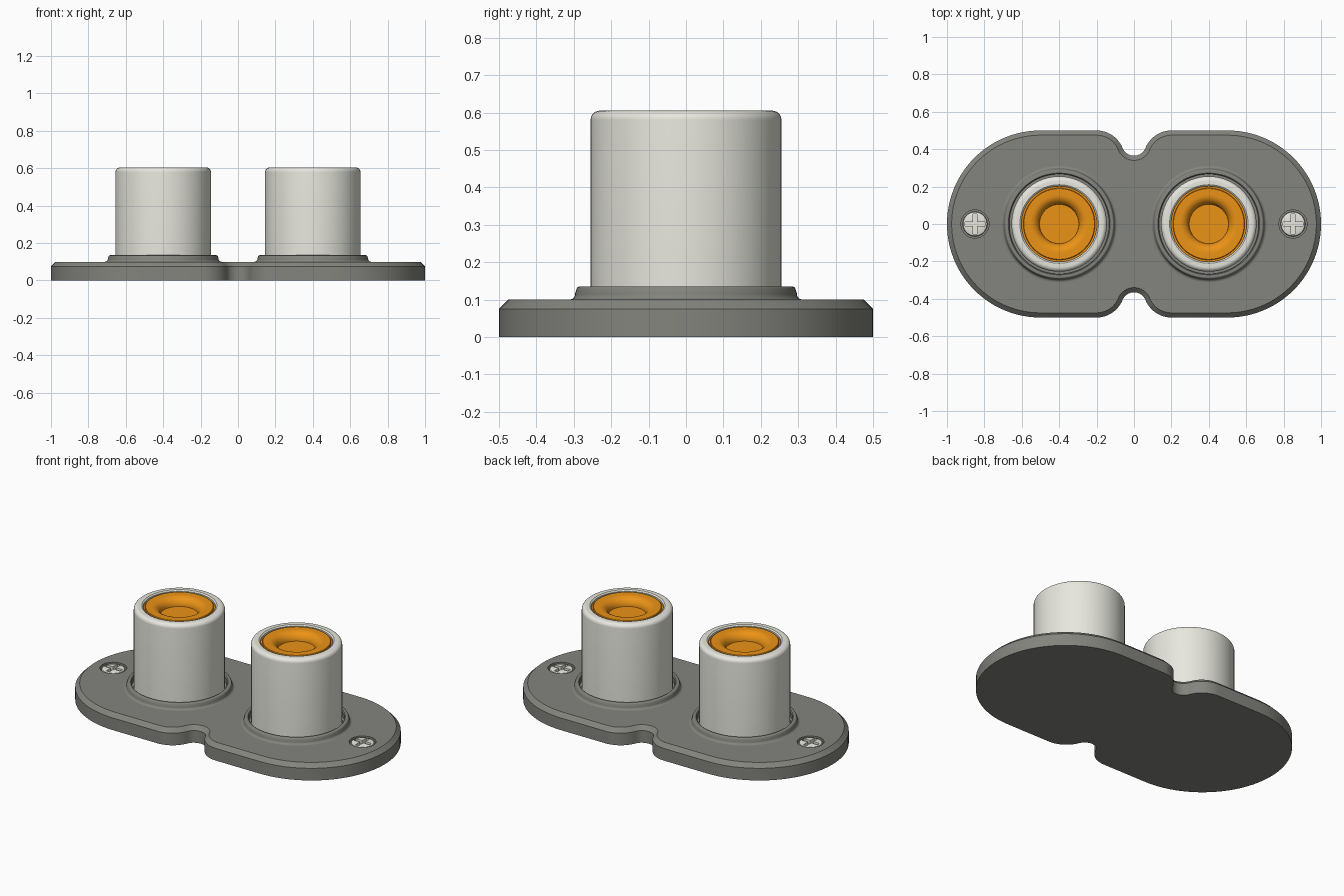
import bpy, bmesh, math
from mathutils import Vector

if "Cube" in bpy.data.objects:
    bpy.data.objects.remove(bpy.data.objects["Cube"])


def material(name, rgb):
    m = bpy.data.materials.new(name)
    m.diffuse_color = (*rgb, 1)
    m.use_nodes = True
    m.node_tree.nodes["Principled BSDF"].inputs["Base Color"].default_value = m.diffuse_color
    return m


GREY = material("grey_plastic", (0.23, 0.23, 0.21))
WHITE = material("off_white", (0.80, 0.80, 0.73))
ORANGE = material("orange", (0.83, 0.29, 0.008))


def make(name, bm, mat, loc=(0, 0, 0)):
    bmesh.ops.recalc_face_normals(bm, faces=bm.faces)
    me = bpy.data.meshes.new(name)
    bm.to_mesh(me)
    bm.free()
    ob = bpy.data.objects.new(name, me)
    bpy.context.collection.objects.link(ob)
    ob.location = loc
    if mat:
        me.materials.append(mat)
    return ob


def select(ob):
    bpy.ops.object.select_all(action='DESELECT')
    ob.select_set(True)
    bpy.context.view_layer.objects.active = ob


def smooth(ob):
    select(ob)
    bpy.ops.object.shade_smooth_by_angle(angle=math.radians(32))


def loft(rings, close=False):
    """Skin equal-sized rings of points; cap the ends, or join them up."""
    bm = bmesh.new()
    vs = [[bm.verts.new(p) for p in r] for r in rings]
    n = len(vs[0])
    pairs = list(zip(vs, vs[1:])) + ([(vs[-1], vs[0])] if close else [])
    for a, b in pairs:
        for i in range(n):
            j = (i + 1) % n
            bm.faces.new((a[i], a[j], b[j], b[i]))
    if not close:
        bm.faces.new(vs[0])
        bm.faces.new(vs[-1])
    return bm


def lathe(name, profile, mat, loc, n=72, close=False):
    rings = [[(r * math.cos(2 * math.pi * i / n), r * math.sin(2 * math.pi * i / n), z)
              for i in range(n)] for r, z in profile]
    ob = make(name, loft(rings, close), mat, loc)
    smooth(ob)
    return ob


def fillet(cx, cz, r, a0, a1, n=6):
    return [(cx + r * math.cos(math.radians(a0 + (a1 - a0) * i / n)),
             cz + r * math.sin(math.radians(a0 + (a1 - a0) * i / n))) for i in range(n + 1)]


def cut(ob, cutter):
    m = ob.modifiers.new("cut", 'BOOLEAN')
    m.operation, m.solver, m.object = 'DIFFERENCE', 'EXACT', cutter
    select(ob)
    bpy.ops.object.modifier_apply(modifier=m.name)
    bpy.data.objects.remove(cutter)


def plate_outline(d, z):
    """Rounded plate with a waist notch, inset by d."""
    notch_y, half_w = 0.365, 0.2
    depth = 0.5 - notch_y
    s = (half_w ** 2 + depth ** 2) / (2 * depth)
    r1 = 0.15
    r2 = s - r1
    a = math.degrees(math.asin(half_w / s))
    quarter = fillet(0.5, 0, 0.5 - d, 0, 90, 24)
    quarter += fillet(half_w, 0.5 - r1, r1 - d, 90, 90 + a, 10)
    quarter += fillet(0, notch_y + r2, r2 + d, -90 + a, -90, 8)[1:]
    top = quarter + [(-x, y) for x, y in quarter[-2::-1]]
    return [(x, y, z) for x, y in top + [(x, -y) for x, y in top[-2:0:-1]]]


# base plate with chamfered top edge
plate = make("base_plate", loft([plate_outline(0, 0), plate_outline(0, 0.075),
                                 plate_outline(0.025, 0.1)]), GREY)

for side, sx in (("left", -1), ("right", 1)):
    # screw hole in the plate
    hole = lathe("hole_cutter", [(0.075, 0.065), (0.075, 0.2)], None, (sx * 0.85, 0, 0), 48)
    cut(plate, hole)

    # countersunk screw with cross recess
    screw = lathe(side + "_screw", [(0.066, 0.06), (0.066, 0.091), (0.063, 0.096), (0.056, 0.099),
                                    (0.03, 0.1)], WHITE, (sx * 0.85, 0, 0), 48)
    w, l = 0.011, 0.054
    cross = [(l, -w), (l, w), (w, w), (w, l), (-w, l), (-w, w),
             (-l, w), (-l, -w), (-w, -w), (-w, -l), (w, -l), (w, -w)]
    cutter = make("cross_cutter", loft([[(x, y, z) for x, y in cross] for z in (0.078, 0.15)]),
                  None, (sx * 0.85, 0, 0))
    bpy.context.view_layer.update()
    cut(screw, cutter)
    smooth(screw)

    # collar raised from the plate, with a small gap around the socket
    pos = (sx * 0.4, 0, 0)
    lathe(side + "_collar", [(0.267, 0.097), (0.267, 0.13), (0.272, 0.135)]
          + fillet(0.285, 0.128, 0.007, 90, 15, 4)
          + fillet(0.312, 0.116, 0.016, 175, 270, 6) + [(0.312, 0.097)], GREY, pos, close=True)

    # socket sleeve with rounded rim and inner groove
    lathe(side + "_socket_sleeve", [(0.255, 0.09)] + fillet(0.23, 0.58, 0.025, 0, 90, 8)
          + [(0.21, 0.605), (0.202, 0.599), (0.202, 0.5)], WHITE, pos)

    # coloured insert with dished centre
    lathe(side + "_socket_insert", [(0.202, 0.5), (0.202, 0.588), (0.192, 0.588), (0.192, 0.597),
                                    (0.189, 0.6)]
          + fillet(0.155, 0.55, 0.05, 90, 180, 10), ORANGE, pos)

smooth(plate)
